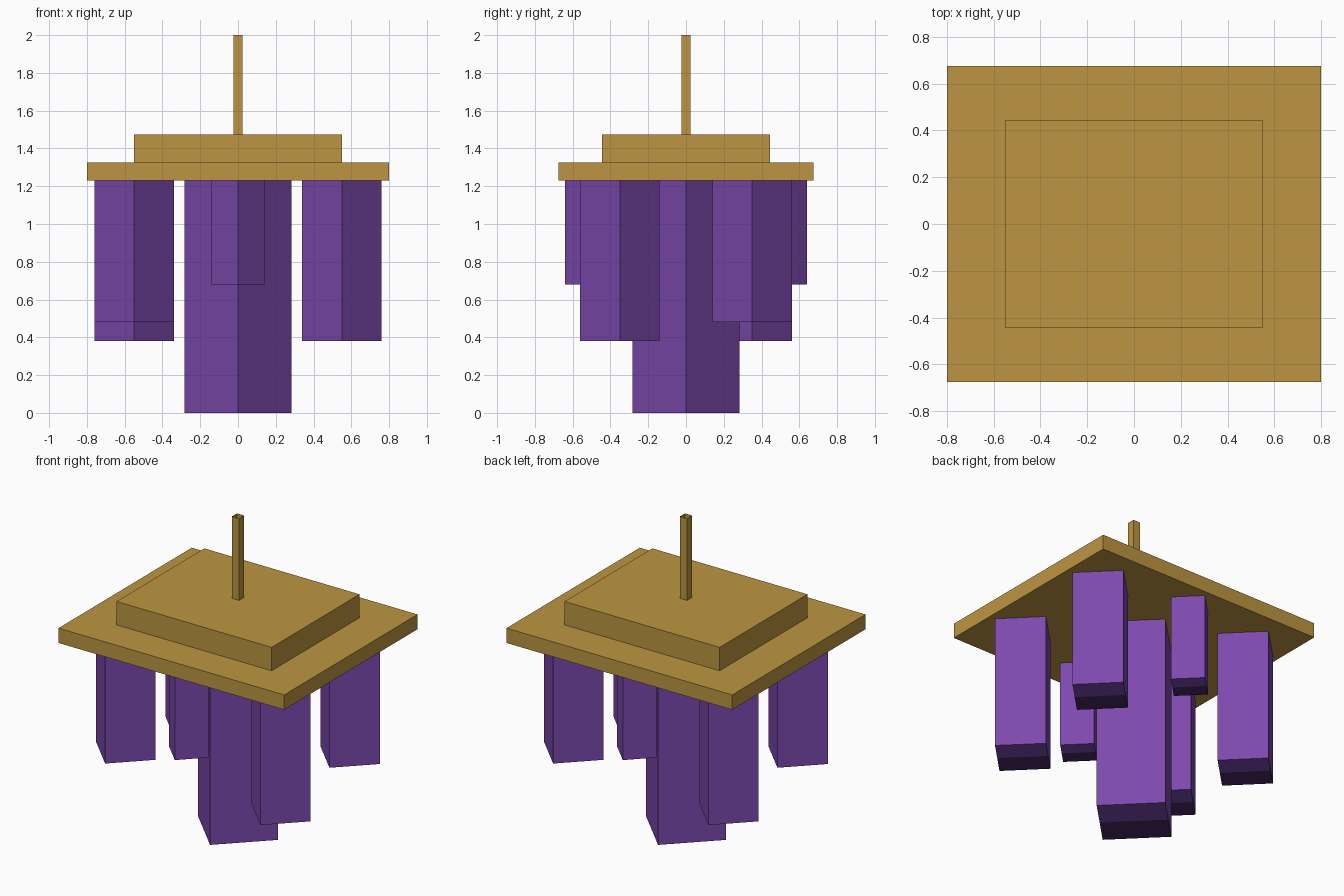
import bpy, bmesh, math
from mathutils import Matrix, Vector

cube = bpy.data.objects.get("Cube")
if cube:
    bpy.data.objects.remove(cube, do_unlink=True)


def material(name, rgb):
    linear = [((c / 255 + 0.055) / 1.055) ** 2.4 for c in rgb] + [1]
    mat = bpy.data.materials.new(name)
    mat.use_nodes = True
    mat.diffuse_color = linear
    mat.node_tree.nodes["Principled BSDF"].inputs["Base Color"].default_value = linear
    return mat


gold = material("gold_wood", (188, 149, 65))
purple = material("purple", (124, 73, 174))
dark_purple = material("dark_purple", (68, 39, 95))


def box(size, bottom, top):
    """Box mesh centred on the z axis, between two heights."""
    bm = bmesh.new()
    bmesh.ops.create_cube(bm, size=1)
    bmesh.ops.scale(bm, vec=(size[0], size[1], top - bottom), verts=bm.verts)
    bmesh.ops.translate(bm, vec=(0, 0, (top + bottom) / 2), verts=bm.verts)
    return bm


def finish(name, bm, mats, location=(0, 0, 0)):
    mesh = bpy.data.meshes.new(name)
    bm.to_mesh(mesh)
    bm.free()
    for mat in mats:
        mesh.materials.append(mat)
    obj = bpy.data.objects.new(name, mesh)
    obj.location = location
    bpy.context.collection.objects.link(obj)


PLATE_BOTTOM, PLATE_TOP, TIER_TOP = 1.23, 1.325, 1.475

# Stepped roof
finish("roof_plate", box((1.6, 1.35), PLATE_BOTTOM, PLATE_TOP), [gold])
finish("roof_tier", box((1.1, 0.89), PLATE_TOP, TIER_TOP), [gold])

# Hanging rod, a square tube open at its ends
rod = box((0.05, 0.05), TIER_TOP, 2)
rod.normal_update()
ends = [f for f in rod.faces if abs(f.normal.z) > 0.9]
bmesh.ops.delete(rod, geom=ends, context="FACES_ONLY")
finish("hanging_rod", rod, [gold])


def chime(name, x, y, half_diagonal, bottom):
    """Square bar turned corner-on, with a two-tone underside."""
    side = half_diagonal * math.sqrt(2)
    bm = box((side, side), bottom, PLATE_BOTTOM)
    bmesh.ops.rotate(bm, verts=bm.verts, matrix=Matrix.Rotation(math.pi / 4, 3, "Z"))
    across = Vector((1, 1, 0))
    bmesh.ops.bisect_plane(bm, geom=bm.verts[:] + bm.edges[:] + bm.faces[:],
                           plane_co=(0, 0, 0), plane_no=across)
    bm.normal_update()
    for face in bm.faces:
        if face.normal.z < -0.9 and face.calc_center_median().dot(across) < 0:
            face.material_index = 1
    finish(name, bm, [purple, dark_purple], (x, y, 0))


# Hanging chimes, paired by a half turn about the centre
chime("centre_chime", 0, 0, 0.283, 0)
for s, end in ((-1, "front"), (1, "back")):
    chime(end + "_small_chime", 0, 0.5 * s, 0.14, 0.68)
    chime(end + "_short_corner_chime", 0.55 * s, 0.35 * s, 0.21, 0.48)
    chime(end + "_long_corner_chime", -0.55 * s, 0.35 * s, 0.21, 0.38)
